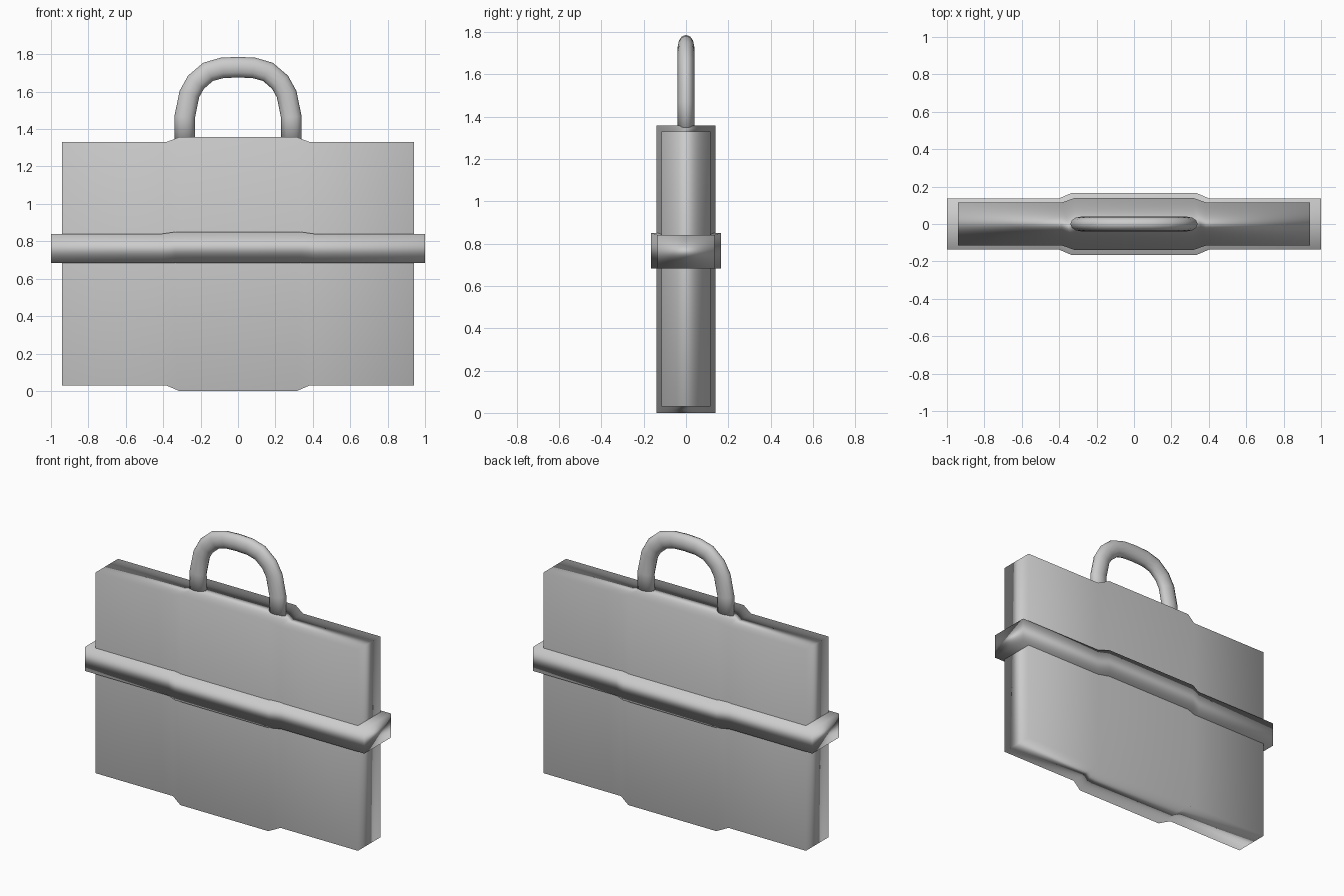
import bpy, bmesh
from math import cos, sin, tau
from mathutils import Vector

if "Cube" in bpy.data.objects:
    bpy.data.objects.remove(bpy.data.objects["Cube"])


def finish(name, bm, weighted=True):
    bmesh.ops.recalc_face_normals(bm, faces=bm.faces)
    for f in bm.faces:
        f.smooth = True
    me = bpy.data.meshes.new(name)
    bm.to_mesh(me)
    bm.free()
    ob = bpy.data.objects.new(name, me)
    bpy.context.scene.collection.objects.link(ob)
    if weighted:
        mod = ob.modifiers.new("soft_shading", "WEIGHTED_NORMAL")
        mod.mode = 'FACE_AREA'
    return ob


def loft(bm, rings):
    """Skin a list of point rings and cap both ends."""
    rows = [[bm.verts.new(p) for p in ring] for ring in rings]
    n = len(rows[0])
    for a, b in zip(rows, rows[1:]):
        for i in range(n):
            j = (i + 1) % n
            bm.faces.new((a[i], a[j], b[j], b[i]))
    bm.faces.new(rows[0])
    bm.faces.new(rows[-1])


def slab(name, half_sections):
    """Box lofted along x from mirrored (x, half depth, bottom, top) sections."""
    left = [(-x, d, lo, hi) for x, d, lo, hi in half_sections]
    rings = [[(x, -d, lo), (x, d, lo), (x, d, hi), (x, -d, hi)]
             for x, d, lo, hi in left + half_sections[::-1]]
    bm = bmesh.new()
    loft(bm, rings)
    return finish(name, bm)


# Case body, swollen in the middle
slab("case_body", [(0.94, 0.115, 0.03, 1.33),
                   (0.385, 0.115, 0.03, 1.33),
                   (0.315, 0.14, 0.0, 1.357)])

# Band around the case
slab("case_band", [(1.0, 0.135, 0.683, 0.84),
                   (0.405, 0.135, 0.683, 0.84),
                   (0.335, 0.165, 0.683, 0.85)])

# Handle: flattened tube swept along a mirrored arch
half = [(-0.285, 1.32), (-0.285, 1.465), (-0.26, 1.587), (-0.225, 1.65),
        (-0.16, 1.706), (-0.085, 1.727)]
path = half + [(0, 1.731)] + [(-x, z) for x, z in half[::-1]]
pts = [Vector((x, 0, z)) for x, z in path]
rings = []
for i, p in enumerate(pts):
    t = (pts[min(i + 1, len(pts) - 1)] - pts[max(i - 1, 0)]).normalized()
    side = Vector((-t.z, 0, t.x))
    rings.append([p + side * 0.055 * cos(tau * k / 12)
                  + Vector((0, 0.039 * sin(tau * k / 12), 0)) for k in range(12)])
bm = bmesh.new()
loft(bm, rings)
finish("handle", bm, weighted=False)
